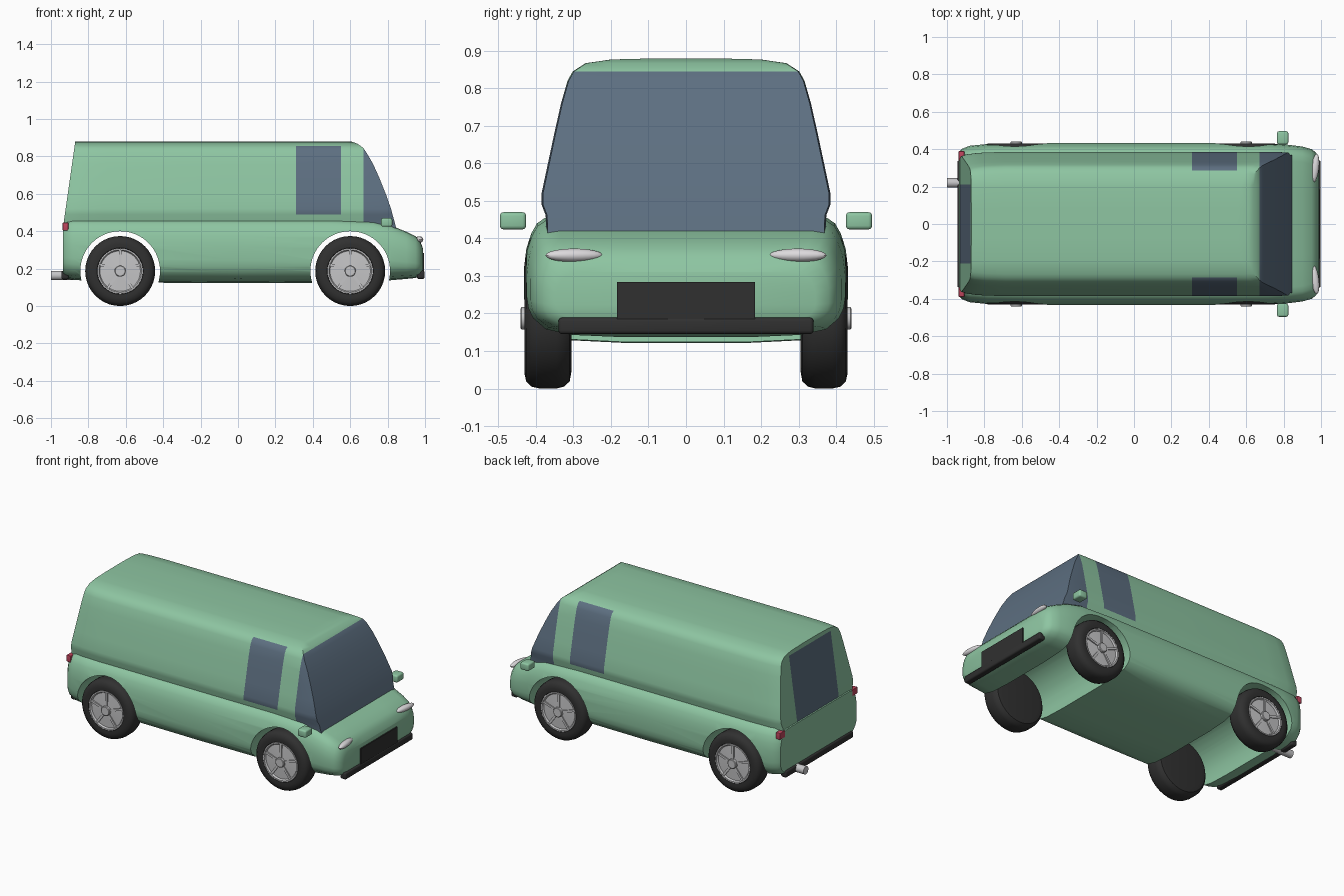
import bpy, bmesh, math
from mathutils import Matrix, Vector

if "Cube" in bpy.data.objects:
    bpy.data.objects.remove(bpy.data.objects["Cube"])


def material(name, color):
    m = bpy.data.materials.new(name)
    m.diffuse_color = (*color, 1)
    m.use_nodes = True
    m.node_tree.nodes["Principled BSDF"].inputs["Base Color"].default_value = m.diffuse_color
    return m


GREEN = material("mint paint", (0.27, 0.56, 0.36))
GLASS = material("blue grey glass", (0.11, 0.16, 0.22))
BLACK = material("black rubber", (0.03, 0.03, 0.03))
METAL = material("light grey metal", (0.56, 0.56, 0.57))
RED = material("red lamp", (0.52, 0.06, 0.11))
LAMP = material("white lamp", (0.72, 0.70, 0.72))


def finish(name, bm, mats, angle=35):
    bmesh.ops.recalc_face_normals(bm, faces=bm.faces[:])
    me = bpy.data.meshes.new(name)
    bm.to_mesh(me)
    bm.free()
    ob = bpy.data.objects.new(name, me)
    bpy.context.collection.objects.link(ob)
    for m in mats:
        me.materials.append(m)
    smooth(ob, angle)
    return ob


def smooth(ob, angle=35):
    bpy.ops.object.select_all(action='DESELECT')
    ob.select_set(True)
    bpy.context.view_layer.objects.active = ob
    bpy.ops.object.shade_smooth_by_angle(angle=math.radians(angle))


def loft(halves):
    """Skin mirrored half sections (bottom to top) and close both ends with strips."""
    bm = bmesh.new()
    rings = [[bm.verts.new(p) for p in h] +
             [bm.verts.new((x, -y, z)) for x, y, z in reversed(h)] for h in halves]
    n = len(rings[0])
    for a, b in zip(rings, rings[1:]):
        for i in range(n):
            j = (i + 1) % n
            bm.faces.new((a[i], a[j], b[j], b[i]))
    for r in (rings[0], rings[-1]):
        for i in range(n // 2 - 1):
            bm.faces.new((r[i], r[i + 1], r[n - 2 - i], r[n - 1 - i]))
    return bm


def box(name, center, size, mat, bevel=0.0):
    bm = bmesh.new()
    bmesh.ops.create_cube(bm, size=1, matrix=Matrix.Translation(center) @ Matrix.Diagonal((*size, 1)))
    if bevel:
        bmesh.ops.bevel(bm, geom=bm.edges[:], offset=bevel, segments=3, profile=0.5, affect='EDGES')
    return finish(name, bm, [mat])


def lathe(bm, profile, cx, cz, side, steps=40):
    """Spin (radius, y) points around the wheel axle."""
    vs = [bm.verts.new((cx + r, side * y, cz)) for r, y in profile]
    es = [bm.edges.new(p) for p in zip(vs, vs[1:])]
    bmesh.ops.spin(bm, geom=vs + es, cent=(cx, 0, cz), axis=(0, 1, 0),
                   angle=math.tau, steps=steps, use_merge=True)
    bmesh.ops.remove_doubles(bm, verts=bm.verts[:], dist=1e-5)


WHEEL_X = (-0.63, 0.60)
WHEEL_Z = 0.187

# Lower body: stations (x, half width, bottom, top) with one rounded section
section = [(0.4, 0), (0.72, 0.02), (0.88, 0.07), (0.96, 0.17), (0.99, 0.26), (1, 0.36), (1, 0.58),
           (0.985, 0.74), (0.955, 0.86), (0.92, 0.94), (0.87, 0.985), (0.8, 1), (0.4, 1)]
stations = [(-0.935, 0.385, 0.155, 0.445), (-0.92, 0.402, 0.148, 0.455), (-0.88, 0.418, 0.14, 0.46),
            (-0.78, 0.428, 0.133, 0.46), (-0.5, 0.432, 0.125, 0.46), (0, 0.432, 0.122, 0.46),
            (0.5, 0.432, 0.125, 0.46), (0.72, 0.43, 0.13, 0.452), (0.82, 0.424, 0.138, 0.43),
            (0.9, 0.414, 0.145, 0.397), (0.95, 0.4, 0.15, 0.373), (0.975, 0.38, 0.16, 0.345),
            (0.988, 0.345, 0.175, 0.31)]
body = finish("lower_body", loft([[(x, w * a, lo + (hi - lo) * b) for a, b in section]
                                  for x, w, lo, hi in stations]), [GREEN])

# Wheel arches cut straight across the body
for x in WHEEL_X:
    bm = bmesh.new()
    bmesh.ops.create_cone(bm, cap_ends=True, segments=64, radius1=0.213, radius2=0.213, depth=1.2,
                          matrix=Matrix.Translation((x, 0, WHEEL_Z)) @ Matrix.Rotation(math.pi / 2, 4, 'X'))
    cutter = finish("arch_cutter", bm, [GREEN])
    cutter.hide_render = True
    bpy.context.view_layer.objects.active = body
    mod = body.modifiers.new("arch", 'BOOLEAN')
    mod.operation, mod.solver, mod.object = 'DIFFERENCE', 'EXACT', cutter
    bpy.ops.object.modifier_apply(modifier=mod.name)
    bpy.data.objects.remove(cutter)
smooth(body)

# Cabin: rows (half width, z, front x); ends follow the windscreen and tailgate slopes
rows = [(0.372, 0.41, 0.847), (0.374, 0.462, 0.834), (0.385, 0.49, 0.826), (0.385, 0.52, 0.818),
        (0.368, 0.60, 0.79), (0.351, 0.68, 0.758), (0.333, 0.76, 0.722), (0.316, 0.82, 0.687),
        (0.302, 0.845, 0.67), (0.268, 0.867, 0.64), (0.20, 0.877, 0.615), (0.08, 0.88, 0.60)]
spans = [(0, 0.94), (0.015, 0.965), (0.05, 0.987), (0.12, 1), (0.5, 1), (0.9, 1), (0.97, 1), (1, 0.99)]


def back_x(z):
    return -0.93 + 0.06 * max(0, z - 0.46) / 0.42


cabin_bm = loft([[(back_x(z) + (fx - back_x(z)) * u, y * s, z) for y, z, fx in rows] for u, s in spans])

# Window outlines are cut in as edges, then glazed by position
for co, no in (((0.31, 0, 0), (1, 0, 0)), ((0.55, 0, 0), (1, 0, 0)), ((0.67, 0, 0), (1, 0, 0)),
               ((0, 0.21, 0), (0, 1, 0)), ((0, -0.21, 0), (0, 1, 0)), ((0, 0, 0.855), (0, 0, 1))):
    bmesh.ops.bisect_plane(cabin_bm, geom=cabin_bm.verts[:] + cabin_bm.edges[:] + cabin_bm.faces[:],
                           dist=1e-5, plane_co=co, plane_no=no)
cabin_bm.normal_update()
for f in cabin_bm.faces:
    c = f.calc_center_median()
    windscreen = c.x > 0.67 and c.z < 0.846
    side_window = 0.31 < c.x < 0.55 and 0.49 < c.z < 0.855 and abs(c.y) > 0.25
    rear_window = abs(f.normal.x) > 0.7 and c.x < -0.8 and abs(c.y) < 0.21 and c.z < 0.855
    f.material_index = int(windscreen or side_window or rear_window)
finish("cabin", cabin_bm, [GREEN, GLASS])

# Wheels
tire = [(0, 0.31), (0.14, 0.305), (0.168, 0.31), (0.182, 0.325), (0.187, 0.345), (0.187, 0.39),
        (0.182, 0.412), (0.168, 0.426), (0.145, 0.431), (0.124, 0.429), (0.12, 0.41), (0, 0.41)]
rim = [(0, 0.40), (0.122, 0.40), (0.122, 0.43), (0.114, 0.43), (0.108, 0.42), (0.03, 0.424),
       (0.03, 0.438), (0.026, 0.441), (0, 0.441)]
for x, end in zip(WHEEL_X, ("rear", "front")):
    for side, hand in ((-1, "right"), (1, "left")):
        bm = bmesh.new()
        lathe(bm, tire, x, WHEEL_Z, side)
        finish(f"{end}_{hand}_tire", bm, [BLACK])
        bm = bmesh.new()
        lathe(bm, rim, x, WHEEL_Z, side)
        for k in range(5):
            bmesh.ops.create_cube(bm, size=1, matrix=Matrix.Translation((x, side * 0.424, WHEEL_Z))
                                  @ Matrix.Rotation(math.tau * k / 5, 4, 'Y')
                                  @ Matrix.Translation((0, 0, 0.07))
                                  @ Matrix.Diagonal((0.014, 0.01, 0.085, 1)))
        finish(f"{end}_{hand}_rim", bm, [METAL])

# Paired lamps and mirrors
for side, hand in ((-1, "right"), (1, "left")):
    bm = bmesh.new()
    bmesh.ops.create_uvsphere(bm, u_segments=24, v_segments=12, radius=1,
                              matrix=Matrix.Translation((0.968, side * 0.298, 0.355))
                              @ Matrix.Rotation(-side * 0.12, 4, 'Z')
                              @ Matrix.Diagonal((0.021, 0.077, 0.018, 1)))
    finish(f"{hand}_headlight", bm, [LAMP])
    box(f"{hand}_tail_light", (-0.922, side * 0.365, 0.425), (0.03, 0.05, 0.042), RED, 0.003)
    box(f"{hand}_mirror", (0.795, side * 0.461, 0.447), (0.06, 0.07, 0.046), GREEN, 0.01)

# Bumpers, grille plate and exhaust
box("front_bumper", (0.977, 0, 0.167), (0.042, 0.68, 0.044), BLACK, 0.01)
box("rear_bumper", (-0.925, 0, 0.165), (0.04, 0.68, 0.044), BLACK, 0.01)
box("grille_plate", (0.991, 0, 0.232), (0.009, 0.368, 0.105), BLACK)
bm = bmesh.new()
bmesh.ops.create_cone(bm, cap_ends=True, segments=24, radius1=0.025, radius2=0.025, depth=0.14,
                      matrix=Matrix.Translation((-0.93, 0.22, 0.163)) @ Matrix.Rotation(math.pi / 2, 4, 'Y'))
finish("exhaust_pipe", bm, [METAL])
